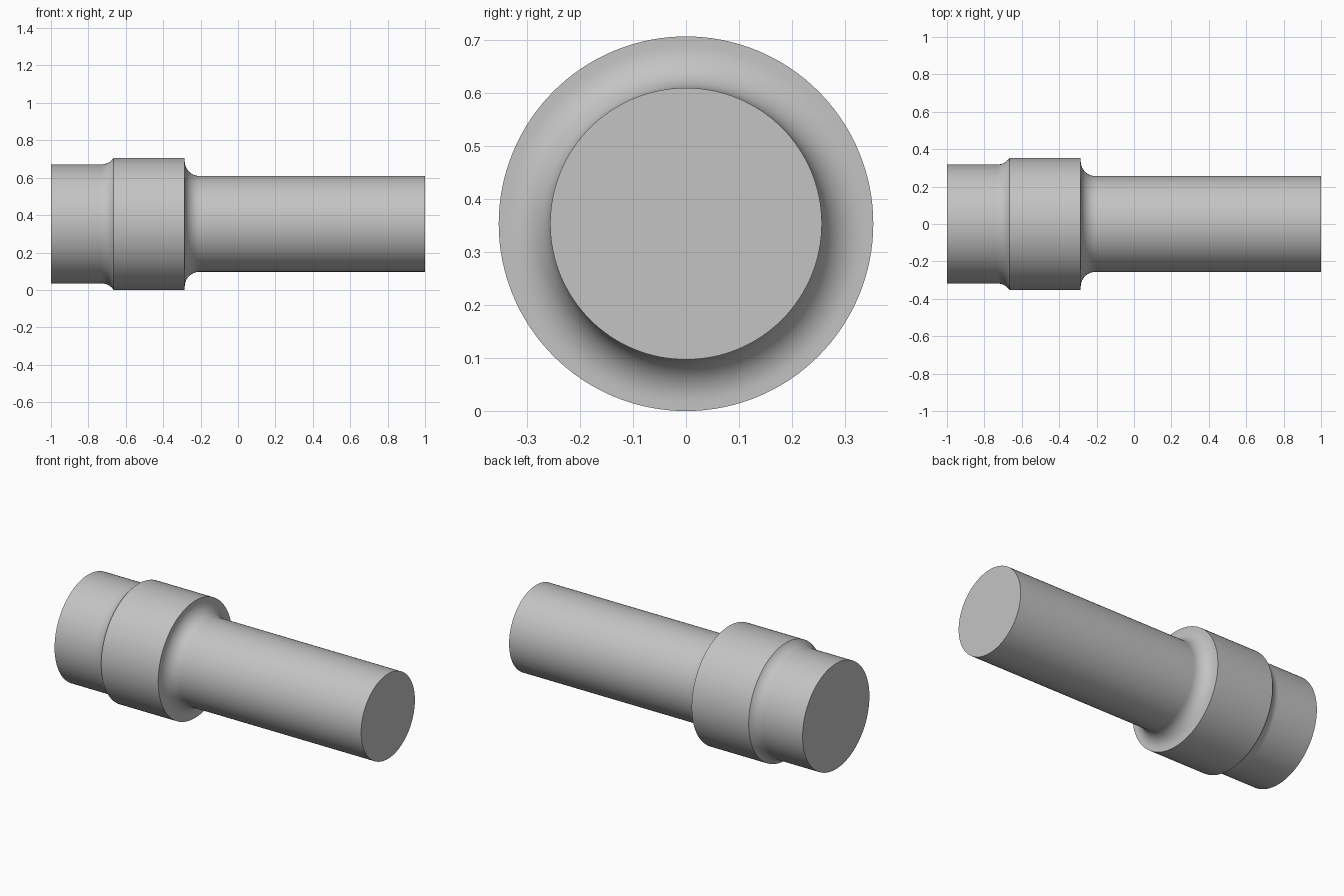
import bpy
import bmesh
from math import sin, cos, pi, acos, radians
from mathutils import Matrix, Vector

cube = bpy.data.objects.get("Cube")
if cube:
    bpy.data.objects.remove(cube, do_unlink=True)

COLLAR_R, HEAD_R, SHAFT_R = 0.353, 0.318, 0.256
COLLAR_START, COLLAR_END = -0.665, -0.285
FILLET = 0.08
SEGMENTS = 128
STEPS = 14

# Plain steel material
steel = bpy.data.materials.new("steel_grey")
steel.use_nodes = True
grey = (0.55, 0.55, 0.55, 1)
steel.diffuse_color = grey
steel.node_tree.nodes["Principled BSDF"].inputs["Base Color"].default_value = grey


def fillet(x, base_r, start, end):
    """Concave arc resting on a cylinder, tangent to it at x."""
    centre_r = base_r + FILLET
    angles = [start + (end - start) * i / STEPS for i in range(STEPS + 1)]
    return [(x + FILLET * sin(a), centre_r - FILLET * cos(a)) for a in angles]


# Half profile along the axis: head, collar, then shaft
sweep = acos(1 - (COLLAR_R - HEAD_R) / FILLET)
head_end = COLLAR_START - FILLET * sin(sweep)
shaft_start = COLLAR_END + FILLET
profile = [(-1, 0), (-1, HEAD_R), (head_end - 0.005, HEAD_R)]
profile += fillet(head_end, HEAD_R, 0, sweep)
profile += [(COLLAR_END, COLLAR_R)]
profile += fillet(shaft_start, SHAFT_R, -pi / 2, 0)
profile += [(shaft_start + 0.005, SHAFT_R), (1, SHAFT_R), (1, 0)]

# Spin the profile into one turned solid
bm = bmesh.new()
verts = [bm.verts.new((x, 0, r)) for x, r in profile]
edges = [bm.edges.new(pair) for pair in zip(verts, verts[1:])]
bmesh.ops.spin(bm, geom=verts + edges, cent=(0, 0, 0), axis=(1, 0, 0),
               angle=2 * pi, steps=SEGMENTS, use_merge=True)
bmesh.ops.remove_doubles(bm, verts=bm.verts, dist=0.0001)
bmesh.ops.recalc_face_normals(bm, faces=bm.faces)
bmesh.ops.transform(bm, matrix=Matrix.Translation(Vector((0, 0, COLLAR_R))), verts=bm.verts)

mesh = bpy.data.meshes.new("stepped_shaft")
bm.to_mesh(mesh)
bm.free()
mesh.materials.append(steel)
shaft = bpy.data.objects.new("stepped_shaft", mesh)
bpy.context.collection.objects.link(shaft)

# Smooth turned surfaces, crisp shoulders and ends
bpy.ops.object.select_all(action="DESELECT")
shaft.select_set(True)
bpy.context.view_layer.objects.active = shaft
bpy.ops.object.shade_smooth_by_angle(angle=radians(30))
